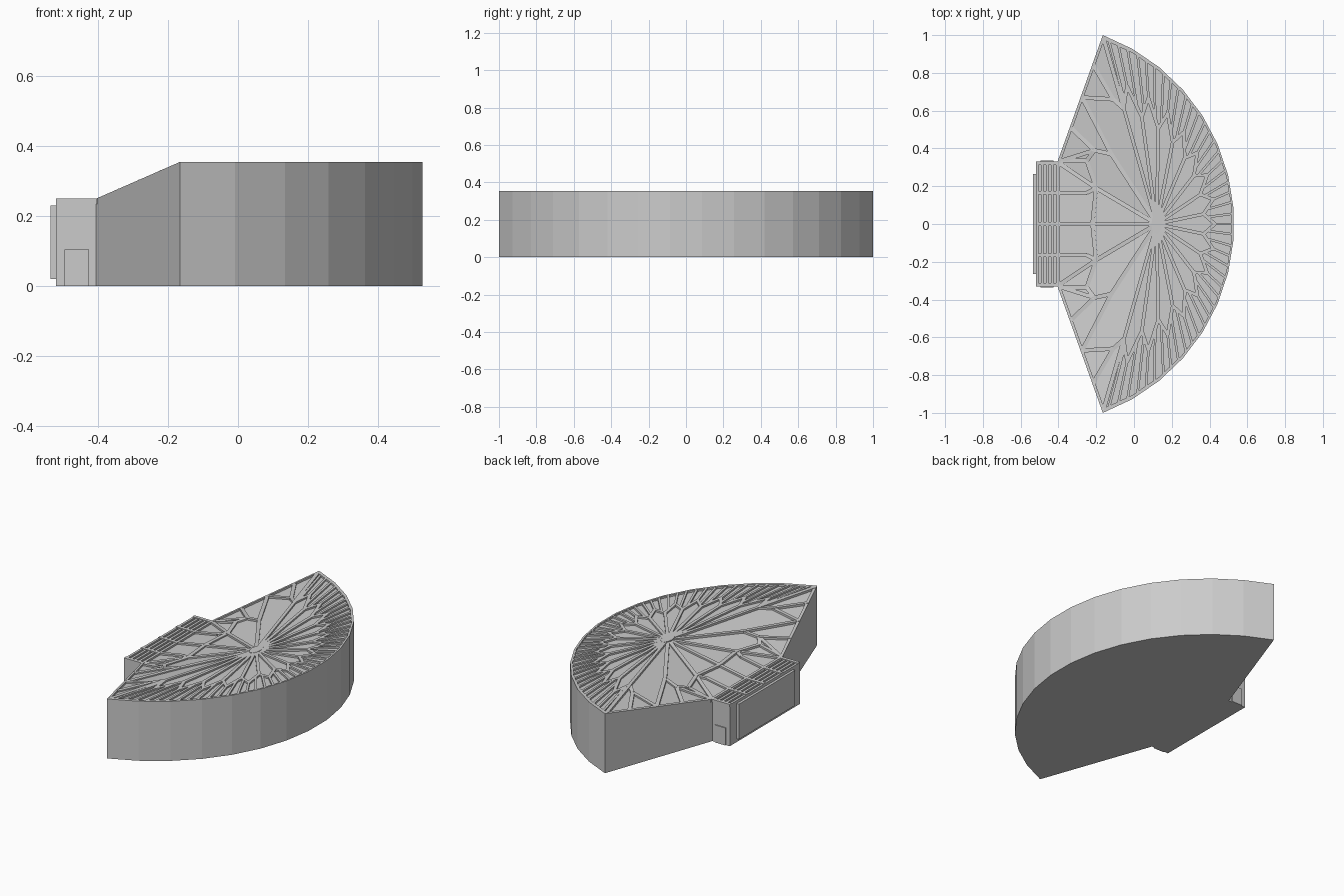
import bpy, bmesh, math
from mathutils import Vector

if "Cube" in bpy.data.objects:
    bpy.data.objects.remove(bpy.data.objects["Cube"])

HUB = Vector((0.12, 0.0))
HUB_Z, HIGH, LOW = 0.345, 0.355, 0.25
R, CX, HALF, N = 1.067, -0.537, math.radians(69.6), 15


def arc(u):
    """Point on the faceted arc wall, u from 0 to N."""
    k = min(int(u), N - 1)
    p = [Vector((CX + R * math.cos(a), R * math.sin(a)))
         for a in (-HALF + 2 * HALF * j / N for j in (k, k + 1))]
    return p[0].lerp(p[1], u - k)


# Plan outline with wall-top heights
outline = [(arc(k), HIGH) for k in range(N + 1)]
outline += [(Vector((-0.405, 0.33)), LOW), (Vector((-0.405, -0.33)), LOW)]


def roof_z(p):
    """Height of the roof fan running from the hub to the wall tops."""
    d = p - HUB
    for i, (a, za) in enumerate(outline):
        b, zb = outline[(i + 1) % len(outline)]
        u, v = a - HUB, b - HUB
        det = u.x * v.y - u.y * v.x
        s = (d.x * v.y - d.y * v.x) / det
        t = (u.x * d.y - u.y * d.x) / det
        if s >= -1e-5 and t >= -1e-5:
            z = HUB_Z + s * (za - HUB_Z) + t * (zb - HUB_Z)
            return max(z, LOW)
    return HUB_Z


def finish(name, bm):
    bmesh.ops.recalc_face_normals(bm, faces=bm.faces)
    me = bpy.data.meshes.new(name)
    bm.to_mesh(me)
    bm.free()
    ob = bpy.data.objects.new(name, me)
    bpy.context.collection.objects.link(ob)
    return ob


def box(name, lo, hi):
    bm = bmesh.new()
    bmesh.ops.create_cube(bm, size=1)
    for v in bm.verts:
        v.co = Vector([(l + h) / 2 + c * (h - l) for l, h, c in zip(lo, hi, v.co)])
    return finish(name, bm)


def rib(bm, a, b, width=0.022, steps=3):
    """Raised strip from a to b, following the roof."""
    a, b = Vector(a), Vector(b)
    side = (b - a).normalized().orthogonal() * width / 2
    rings = []
    for i in range(steps + 1):
        p = a.lerp(b, i / steps)
        z = roof_z(p) - 0.001
        rings.append([bm.verts.new((*(p + side * s), z + dz))
                      for s, dz in ((-1, -0.016), (1, -0.016), (1, 0), (-1, 0))])
    for r, q in zip(rings, rings[1:]):
        for j in range(4):
            bm.faces.new((r[j], r[(j + 1) % 4], q[(j + 1) % 4], q[j]))
    bm.faces.new(rings[0])
    bm.faces.new(rings[-1][::-1])


# Fan-shaped hall: walls, curb and sunken roof panels
bm = bmesh.new()
loops = []
for scale, dz in ((1, None), (1, 0), (0.975, 0), (0.975, -0.011)):
    loop = []
    for p, z in outline:
        q = HUB.lerp(p, scale)
        loop.append(bm.verts.new((*q, 0 if dz is None else HUB_Z + (z - HUB_Z) * scale + dz)))
    loops.append(loop)
n = len(outline)
for r, q in zip(loops, loops[1:]):
    for i in range(n):
        bm.faces.new((r[i], r[(i + 1) % n], q[(i + 1) % n], q[i]))
bm.faces.new(loops[0])
top = bm.verts.new((*HUB, HUB_Z - 0.011))
for i in range(n):
    bm.faces.new((loops[3][i], loops[3][(i + 1) % n], top))
finish("fan_hall", bm)

# Spokes, star-shaped ring and outer ribs toward the arc
bm = bmesh.new()
for k in range(N + 1):
    inner = HUB.lerp(arc(k), 0.61)
    rib(bm, HUB, inner, 0.018)
    if k < N:
        peak = HUB.lerp(arc(k + 0.5), 0.76)
        rib(bm, inner, peak, 0.018, 1)
        rib(bm, peak, HUB.lerp(arc(k + 1), 0.61), 0.018, 1)
        for u, f in ((0.18, 0.66), (0.5, 0.76), (0.82, 0.66)):
            rib(bm, HUB.lerp(arc(k + u), f), HUB.lerp(arc(k + u), 0.985), 0.013, 1)
finish("fan_ribs", bm)

# Branching ribs toward the wings and the entrance, mirrored in y
bm = bmesh.new()
for s in (1, -1):
    tip = HUB.lerp(arc(N), 0.61)
    hub, n1, n2, n3 = HUB, (-0.2, 0.19), (-0.12, 0.37), tip
    c0, c1, c2, c3 = (-0.22, 0), (-0.25, 0.165), (-0.25, 0.335), (-0.21, 0.39)
    w1, w2, w3 = (-0.335, 0.51), (-0.275, 0.67), (-0.215, 0.84)
    m = (-0.11, 0.66)
    pairs = [(hub, n1), (hub, n2), (c0, n1), (n1, c1), (n1, c2), (c2, c3), (c3, n2),
             (c3, w1), (n2, w2), (w2, m), (w3, m), (m, n3), (n3, (-0.16, 0.98)),
             (c1, (-0.4, 0.165)), (c2, (-0.4, 0.335)), (n1, (-0.4, 0.325)),
             (c3, (-0.4, 0.33))]
    for a, b in pairs:
        rib(bm, (a[0], s * a[1]), (b[0], s * b[1]), 0.022, 4)
rib(bm, HUB, (-0.4, 0), 0.022, 5)
finish("wing_ribs", bm)

# Hub plate where the spokes meet
bm = bmesh.new()
bmesh.ops.create_cone(bm, cap_ends=True, segments=12, radius1=1, radius2=1, depth=1)
for v in bm.verts:
    v.co = (HUB.x + v.co.x * 0.028, v.co.y * 0.055, 0.338 + v.co.z * 0.016)
finish("hub_plate", bm)

# Entrance block with sunken roof, slats and beams
box("entrance_block", (-0.52, -0.33, 0), (-0.4, 0.33, 0.238))
for i in range(5):
    x = -0.513 + i * 0.0265
    box("roof_slat", (x - 0.007, -0.33, 0.235), (x + 0.007, 0.33, 0.247))
for y in (-0.322, -0.165, 0, 0.165, 0.322):
    box("roof_beam", (-0.52, y - 0.01, 0.235), (-0.395, y + 0.01, 0.25))

# Entrance front panel and side doors
box("front_panel", (-0.535, -0.265, 0.02), (-0.515, 0.265, 0.23))
for s in (1, -1):
    y0, y1 = sorted((s * 0.32, s * 0.336))
    box("side_door", (-0.495, y0, 0), (-0.425, y1, 0.104))
